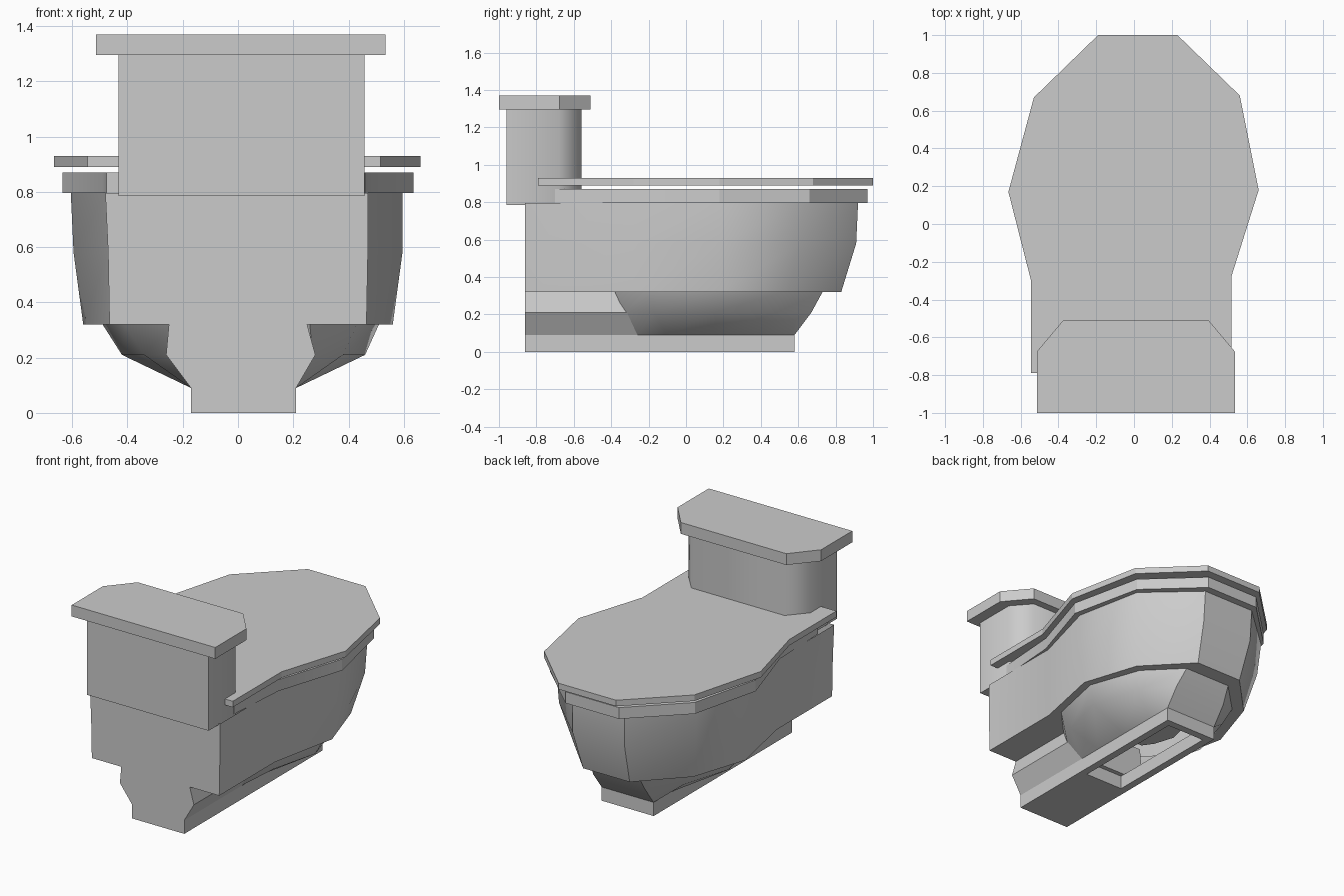
import bpy, bmesh
from math import radians

if "Cube" in bpy.data.objects:
    bpy.data.objects.remove(bpy.data.objects["Cube"])


def outline(half, left=None, dx=0.0):
    """Closed plan outline from a front-to-back half profile (mirrored by default)."""
    left = left or half
    return [(x + dx, y) for x, y in half] + [(-x + dx, y) for x, y in reversed(left)]


def loft(name, rings, cap_start=True, cap_end=True, smooth=0):
    """Bridge (outline, z) rings with equal point counts into one object."""
    bm = bmesh.new()
    loops = [[bm.verts.new((x, y, z)) for x, y in pts] for pts, z in rings]
    for a, b in zip(loops, loops[1:]):
        n = len(a)
        for i in range(n):
            j = (i + 1) % n
            bm.faces.new((a[i], a[j], b[j], b[i]))
    if cap_start:
        bm.faces.new(loops[0])
    if cap_end:
        bm.faces.new(loops[-1])
    bmesh.ops.recalc_face_normals(bm, faces=bm.faces)
    mesh = bpy.data.meshes.new(name)
    bm.to_mesh(mesh)
    bm.free()
    ob = bpy.data.objects.new(name, mesh)
    bpy.context.collection.objects.link(ob)
    if smooth:
        bpy.ops.object.select_all(action='DESELECT')
        ob.select_set(True)
        bpy.context.view_layer.objects.active = ob
        bpy.ops.object.shade_smooth_by_angle(angle=radians(smooth))
    return ob


def slab(name, pts, z0, z1, smooth=0):
    return loft(name, [(pts, z0), (pts, z1)], smooth=smooth)


def shrink(pts, s, cy):
    return [(x * s, cy + (y - cy) * s) for x, y in pts]


# Bowl body: upper shell, flat underside step, then the tapering lower bowl
body_top = outline([(.19, .92), (.51, .63), (.60, .18), (.475, -.28), (.475, -.86)], dx=-.005)
body_mid = outline([(.19, .91), (.50, .61), (.595, .18), (.47, -.28), (.47, -.86)])
body_low = outline([(.17, .83), (.44, .55), (.56, .18), (.465, -.28), (.465, -.86)])
bowl_top = outline([(.17, .73), (.38, .52), (.50, .18), (.42, -.20), (.25, -.38)], dx=.01)
bowl_mid = outline([(.19, .67), (.34, .48), (.44, .15), (.36, -.17), (.25, -.33)], dx=.02)
bowl_low = outline([(.19, .58), (.19, .40), (.19, .15), (.19, -.10), (.19, -.26)], dx=.02)
loft("bowl_body", [(body_top, .795), (body_mid, .58), (body_low, .32), (bowl_top, .32),
                   (bowl_mid, .21), (bowl_low, .09)], False, False, smooth=38)

# Rim with the inner basin
rim = outline([(.20, .97), (.53, .66), (.635, .18), (.49, -.28), (.46, -.70)],
              [(.19, .97), (.52, .65), (.635, .18), (.49, -.28), (.475, -.70)])
hole = outline([(.13, .80), (.38, .55), (.46, .18), (.34, -.20), (.20, -.40)])
loft("rim_and_basin", [(hole, .795), (rim, .795), (rim, .87), (hole, .87),
                       (shrink(hole, .8, .25), .50), (shrink(hole, .35, .2), .18)],
     cap_start=False, smooth=20)

# Closed lid
lid = outline([(.23, 1.0), (.56, .68), (.66, .18), (.515, -.28), (.515, -.79)],
              [(.19, 1.0), (.53, .67), (.665, .17), (.545, -.30), (.545, -.79)])
slab("lid", lid, .89, .93)

# Rear pedestal: profile in x-z, lofted in z
profile = [(-.17, .21, .09), (-.26, .28, .21), (-.25, .25, .32)]
loft("rear_pedestal", [([(a, -.86), (b, -.86), (b, -.24), (a, -.24)], z)
                       for a, b, z in profile])

# Foot, hollow underneath towards the front
foot = [(-.17, -.86), (.21, -.86), (.21, .58), (-.17, .58)]
hollow = [(-.12, -.27), (.16, -.27), (.16, .53), (-.12, .53)]
loft("foot", [(hollow, .09), (foot, .09), (foot, 0), (hollow, 0), (hollow, .09)], False, False)

# Tank and its cover
tank = outline([(.34, -.56), (.445, -.68), (.445, -.96)], dx=.013)
slab("tank", tank, .785, 1.30, smooth=50)
cover = outline([(.385, -.51), (.524, -.675), (.524, -1.0)], dx=.01)
slab("tank_cover", cover, 1.295, 1.37)
